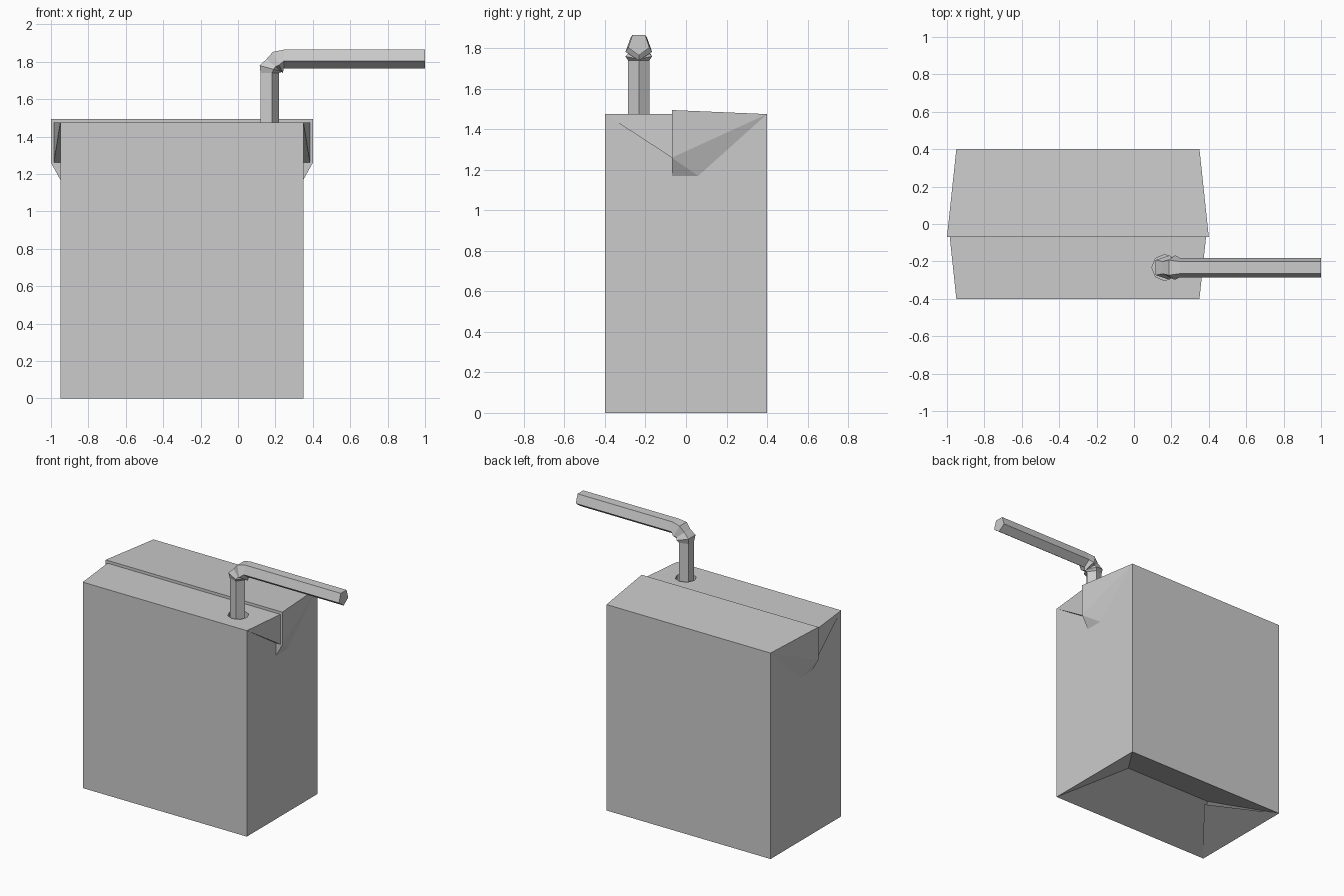
import bpy, bmesh, math
from mathutils import Vector

cube = bpy.data.objects.get("Cube")
if cube:
    bpy.data.objects.remove(cube)

grey = bpy.data.materials.new("plain_grey")
grey.use_nodes = True
colour = (0.6, 0.6, 0.6, 1)
grey.diffuse_color = colour
grey.node_tree.nodes["Principled BSDF"].inputs["Base Color"].default_value = colour

MID = -0.3                     # centre of the carton in x
W, D, TOP = 0.65, 0.4, 1.475   # half width, half depth, height
SEAM, RIDGE = -0.07, 1.495     # folded seam across the top


def finish(name, bm, recalc=True):
    if recalc:
        bmesh.ops.recalc_face_normals(bm, faces=bm.faces)
    mesh = bpy.data.meshes.new(name)
    bm.to_mesh(mesh)
    bm.free()
    mesh.materials.append(grey)
    ob = bpy.data.objects.new(name, mesh)
    bpy.context.collection.objects.link(ob)
    return ob


def hull(name, points):
    bm = bmesh.new()
    verts = [bm.verts.new(p) for p in points]
    bmesh.ops.convex_hull(bm, input=verts)
    bmesh.ops.dissolve_limit(bm, angle_limit=0.001, verts=bm.verts, edges=bm.edges)
    return finish(name, bm)


def side(s, points):
    return [(MID + s * x, y, z) for x, y, z in points]


# Carton body with a folded, hipped recess underneath
bm = bmesh.new()
corners = [(-W, -D), (W, -D), (W, D), (-W, D)]
low = [bm.verts.new((MID + x, y, 0)) for x, y in corners]
high = [bm.verts.new((MID + x, y, TOP)) for x, y in corners]
left, right = [bm.verts.new((MID + x, 0, 0.16)) for x in (-0.35, 0.35)]
for i in range(4):
    j = (i + 1) % 4
    bm.faces.new((low[i], low[j], high[j], high[i]))
bm.faces.new(high)
bm.faces.new((low[0], left, right, low[1]))
bm.faces.new((low[1], right, low[2]))
bm.faces.new((low[2], right, left, low[3]))
bm.faces.new((low[3], left, low[0]))
body = finish("carton_body", bm)

# Straw hole in the top
SX, SY = 0.165, -0.233
bm = bmesh.new()
bmesh.ops.create_cone(bm, cap_ends=True, segments=8, radius1=0.07, radius2=0.07, depth=0.5)
bmesh.ops.translate(bm, verts=bm.verts, vec=(SX, SY, TOP))
cutter = finish("hole_cutter", bm)
cutter.hide_render = True
mod = body.modifiers.new("straw_hole", 'BOOLEAN')
mod.object = cutter
mod.operation = 'DIFFERENCE'
mod.solver = 'EXACT'
bpy.context.view_layer.objects.active = body
bpy.ops.object.modifier_apply(modifier=mod.name)
bpy.data.objects.remove(cutter)

# Loose bottom end flap
bm = bmesh.new()
bm.faces.new([bm.verts.new(p) for p in
              side(-1, [(W, -D, 0), (W, D, 0), (0.32, 0, 0.125)])])
for f in bm.faces:
    if f.normal.z > 0:
        f.normal_flip()
bm.normal_update()
if next(iter(bm.faces)).normal.z > 0:
    bmesh.ops.reverse_faces(bm, faces=bm.faces)
finish("bottom_flap", bm, recalc=False)

# Raised rear panel of the top
outline = [(W, D, TOP), (W + 0.05, SEAM, RIDGE), (W, SEAM, TOP)]
hull("top_rear_panel", side(1, outline) + side(-1, outline))

# Folded ears and the flared gussets in front of them
for s, label in ((1, "left"), (-1, "right")):
    hull(label + "_ear", side(s, [
        (W + 0.05, SEAM, RIDGE), (W + 0.05, SEAM, 1.26), (W, SEAM, 1.17),
        (W, 0.06, 1.17), (W, D, TOP), (W, SEAM, TOP)]))
    hull(label + "_gusset", side(s, [
        (W, -D, TOP), (W + 0.035, SEAM, TOP), (W + 0.035, SEAM, 1.26),
        (W, SEAM, 1.26), (W, SEAM, TOP)]))

# Five-sided bent straw: x, z, tilt in degrees, radius
rings = [(SX, 1.24, 0, 0.055), (SX, 1.74, 0, 0.055),
         (0.17, 1.765, 15, 0.069), (0.187, 1.785, 40, 0.056),
         (0.21, 1.802, 65, 0.069), (0.245, 1.82, 90, 0.055),
         (1.0, 1.82, 90, 0.055)]
bm = bmesh.new()
loops = []
for x, z, tilt, r in rings:
    t = math.radians(tilt)
    inner = Vector((math.cos(t), 0, -math.sin(t)))
    loop = []
    for k in range(5):
        a = math.tau * k / 5
        p = Vector((x, SY, z)) + r * (inner * math.cos(a) + Vector((0, math.sin(a), 0)))
        loop.append(bm.verts.new(p))
    loops.append(loop)
for a, b in zip(loops, loops[1:]):
    for k in range(5):
        n = (k + 1) % 5
        bm.faces.new((a[k], a[n], b[n], b[k]))
bm.faces.new(loops[0])
bm.faces.new(loops[-1])
finish("straw", bm)
